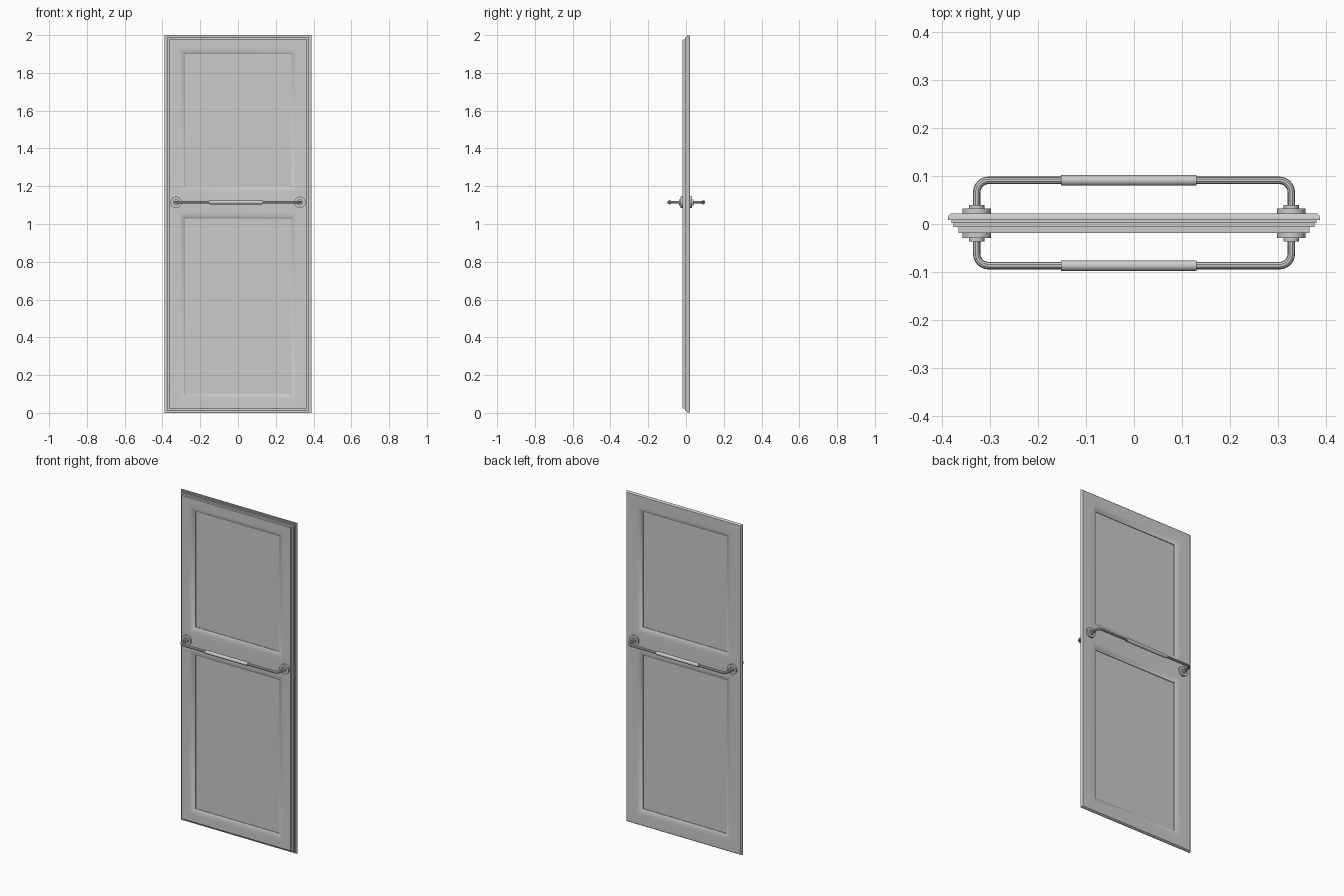
import bpy, bmesh, math

if "Cube" in bpy.data.objects:
    bpy.data.objects.remove(bpy.data.objects["Cube"])

W, H = 0.388, 2.0
FRONT, BACK = -0.019, 0.022
OPENINGS = [(0.07, 1.06), (1.17, 1.93)]
OPEN_X, SLOPE = 0.31, 0.03
HANDLE_Z, HANDLE_X = 1.115, 0.328


def finish(ob, angle=35):
    bpy.ops.object.select_all(action='DESELECT')
    ob.select_set(True)
    bpy.context.view_layer.objects.active = ob
    bpy.ops.object.shade_smooth_by_angle(angle=math.radians(angle))
    return ob


def loft_rect(bm, x, z0, z1, profile):
    """Sweep an (inset, y) profile around a rectangle."""
    rings = []
    for i, y in profile:
        pts = [(-x + i, z0 + i), (x - i, z0 + i), (x - i, z1 - i), (-x + i, z1 - i)]
        rings.append([bm.verts.new((px, y, pz)) for px, pz in pts])
    for a, b in zip(rings, rings[1:]):
        for k in range(4):
            n = (k + 1) % 4
            bm.faces.new((a[k], a[n], b[n], b[k]))


def frame_face(bm, x, z0, z1, y):
    """Flat face with the panel openings left out."""
    xs = [-x, -OPEN_X, OPEN_X, x]
    zs = [z0] + [z for o in OPENINGS for z in o] + [z1]
    v = [[bm.verts.new((a, y, b)) for b in zs] for a in xs]
    for i in range(3):
        for j in range(5):
            if not (i == 1 and j in (1, 3)):
                bm.faces.new((v[i][j], v[i + 1][j], v[i + 1][j + 1], v[i][j + 1]))


# Door frame: stepped outer edge, two faces and moulded openings
bm = bmesh.new()
edge = [(0.022, FRONT), (0.022, -0.006), (0.012, -0.006), (0.012, 0.002),
        (0.007, 0.002), (0.007, 0.008), (0.0, 0.008), (0.0, 0.013), (0.002, 0.018), (0.006, BACK)]
loft_rect(bm, W, 0, H, edge)
frame_face(bm, W - 0.022, 0.022, H - 0.022, FRONT)
frame_face(bm, W - 0.006, 0.006, H - 0.006, BACK)
moulding = [(0, FRONT), (0.012, -0.0165), (0.022, -0.012), (SLOPE, -0.007), (SLOPE, 0.010),
            (0.022, 0.015), (0.012, 0.0195), (0, BACK)]
for z0, z1 in OPENINGS:
    loft_rect(bm, OPEN_X, z0, z1, moulding)
bmesh.ops.remove_doubles(bm, verts=bm.verts, dist=1e-5)
bmesh.ops.recalc_face_normals(bm, faces=bm.faces)
me = bpy.data.meshes.new("door_frame")
bm.to_mesh(me)
bm.free()
frame = bpy.data.objects.new("door_frame", me)
bpy.context.collection.objects.link(frame)
finish(frame)

# Recessed panels
for name, (z0, z1) in zip(("lower_panel", "upper_panel"), OPENINGS):
    bpy.ops.mesh.primitive_cube_add(size=1, location=(0, 0.0015, (z0 + z1) / 2))
    ob = bpy.context.object
    ob.name = name
    ob.scale = (2 * (OPEN_X - SLOPE), 0.010, z1 - z0 - 2 * SLOPE)


def disc(name, x, y0, y1, r):
    bpy.ops.mesh.primitive_cylinder_add(vertices=32, radius=r, depth=abs(y1 - y0),
                                        location=(x, (y0 + y1) / 2, HANDLE_Z),
                                        rotation=(math.pi / 2, 0, 0))
    bpy.context.object.name = name
    finish(bpy.context.object)


def handle(side, s, face, bar_y):
    # Mounting plates
    for x in (-HANDLE_X, HANDLE_X):
        disc(side + "_plate", x, face, face + s * 0.010, 0.03)
        disc(side + "_collar", x, face + s * 0.010, face + s * 0.018, 0.016)
    # Bent bar
    r = 0.025
    left = [(-HANDLE_X, face)]
    for k in range(7):
        a = math.pi / 2 * k / 6
        left.append((-HANDLE_X + r - r * math.cos(a), bar_y - s * r + s * r * math.sin(a)))
    path = left + [(-x, y) for x, y in reversed(left)]
    cu = bpy.data.curves.new(side + "_bar", 'CURVE')
    cu.dimensions = '3D'
    cu.bevel_depth, cu.bevel_resolution = 0.0078, 3
    sp = cu.splines.new('POLY')
    sp.points.add(len(path) - 1)
    for p, (x, y) in zip(sp.points, path):
        p.co = (x, y, HANDLE_Z, 1)
    ob = bpy.data.objects.new(side + "_bar", cu)
    bpy.context.collection.objects.link(ob)
    bpy.ops.object.select_all(action='DESELECT')
    ob.select_set(True)
    bpy.context.view_layer.objects.active = ob
    bpy.ops.object.convert(target='MESH')
    finish(bpy.context.object)
    # Thicker grip sleeve
    bpy.ops.mesh.primitive_cylinder_add(vertices=24, radius=0.011, depth=0.282,
                                        location=(-0.011, bar_y, HANDLE_Z),
                                        rotation=(0, math.pi / 2, 0))
    bpy.context.object.name = side + "_grip"
    finish(bpy.context.object)


handle("front", -1, FRONT, -0.087)
handle("back", 1, BACK, 0.091)
